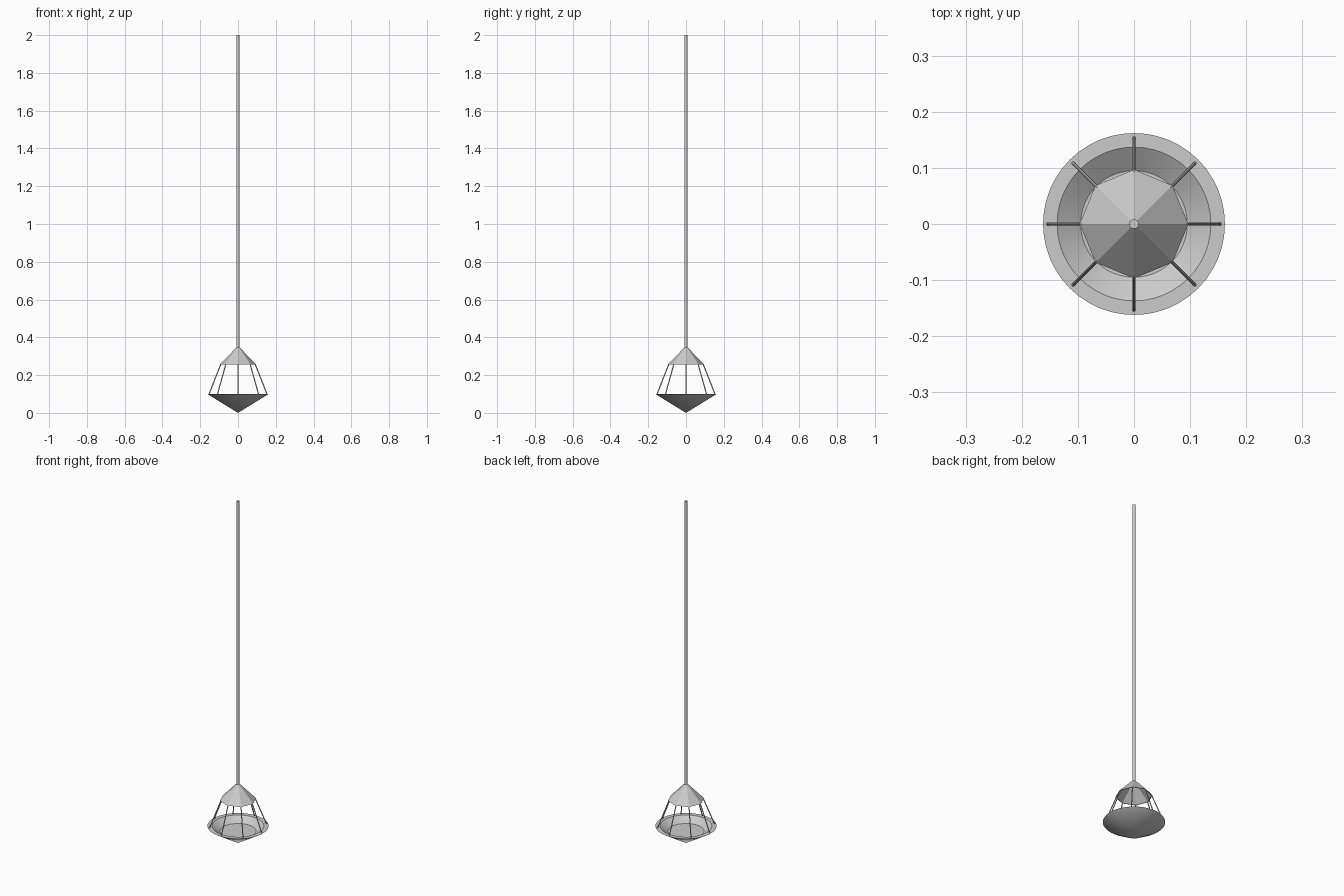
import bpy, bmesh, math
from mathutils import Vector

if "Cube" in bpy.data.objects:
    bpy.data.objects.remove(bpy.data.objects["Cube"])


def lathe(name, profile, sides, smooth=None):
    """Spin (radius, z) points around the z axis; radius 0 makes a pole."""
    bm = bmesh.new()
    rings = []
    for r, z in profile:
        if r == 0:
            rings.append([bm.verts.new((0, 0, z))] * sides)
        else:
            rings.append([bm.verts.new((r * math.cos(2 * math.pi * i / sides),
                                        r * math.sin(2 * math.pi * i / sides), z))
                          for i in range(sides)])
    for a, b in zip(rings, rings[1:]):
        for i in range(sides):
            j = (i + 1) % sides
            bm.faces.new(list(dict.fromkeys((a[i], a[j], b[j], b[i]))))
    bmesh.ops.recalc_face_normals(bm, faces=bm.faces[:])
    mesh = bpy.data.meshes.new(name)
    bm.to_mesh(mesh)
    bm.free()
    ob = bpy.data.objects.new(name, mesh)
    bpy.context.collection.objects.link(ob)
    if smooth:
        bpy.context.view_layer.objects.active = ob
        bpy.ops.object.select_all(action='DESELECT')
        ob.select_set(True)
        bpy.ops.object.shade_smooth_by_angle(angle=math.radians(smooth))
    return ob


def bar(name, p, q, radius):
    """Thin round bar between two points."""
    p, q = Vector(p), Vector(q)
    bpy.ops.mesh.primitive_cylinder_add(vertices=8, radius=radius, depth=(q - p).length,
                                        location=(p + q) / 2)
    ob = bpy.context.object
    ob.name = name
    ob.rotation_euler = (q - p).to_track_quat('Z', 'Y').to_euler()


# Long hanging rod
lathe("hanging_rod", [(0, 0.33), (0.0085, 0.33), (0.0085, 2.0), (0, 2.0)], 16, 40)

# Eight-sided hollow cap
lathe("cap", [(0, 0.355), (0.097, 0.255), (0.093, 0.255), (0, 0.349)], 8)

# Conical dish with flat rim and recessed floor
lathe("dish", [(0, 0.0), (0.162, 0.10), (0.137, 0.10), (0.095, 0.07), (0, 0.07)], 48, 30)

# Eight slanted struts between cap corners and dish rim
for i in range(8):
    c, s = math.cos(i * math.pi / 4), math.sin(i * math.pi / 4)
    bar(f"strut_{i + 1}", (0.091 * c, 0.091 * s, 0.258), (0.154 * c, 0.154 * s, 0.098), 0.0028)
